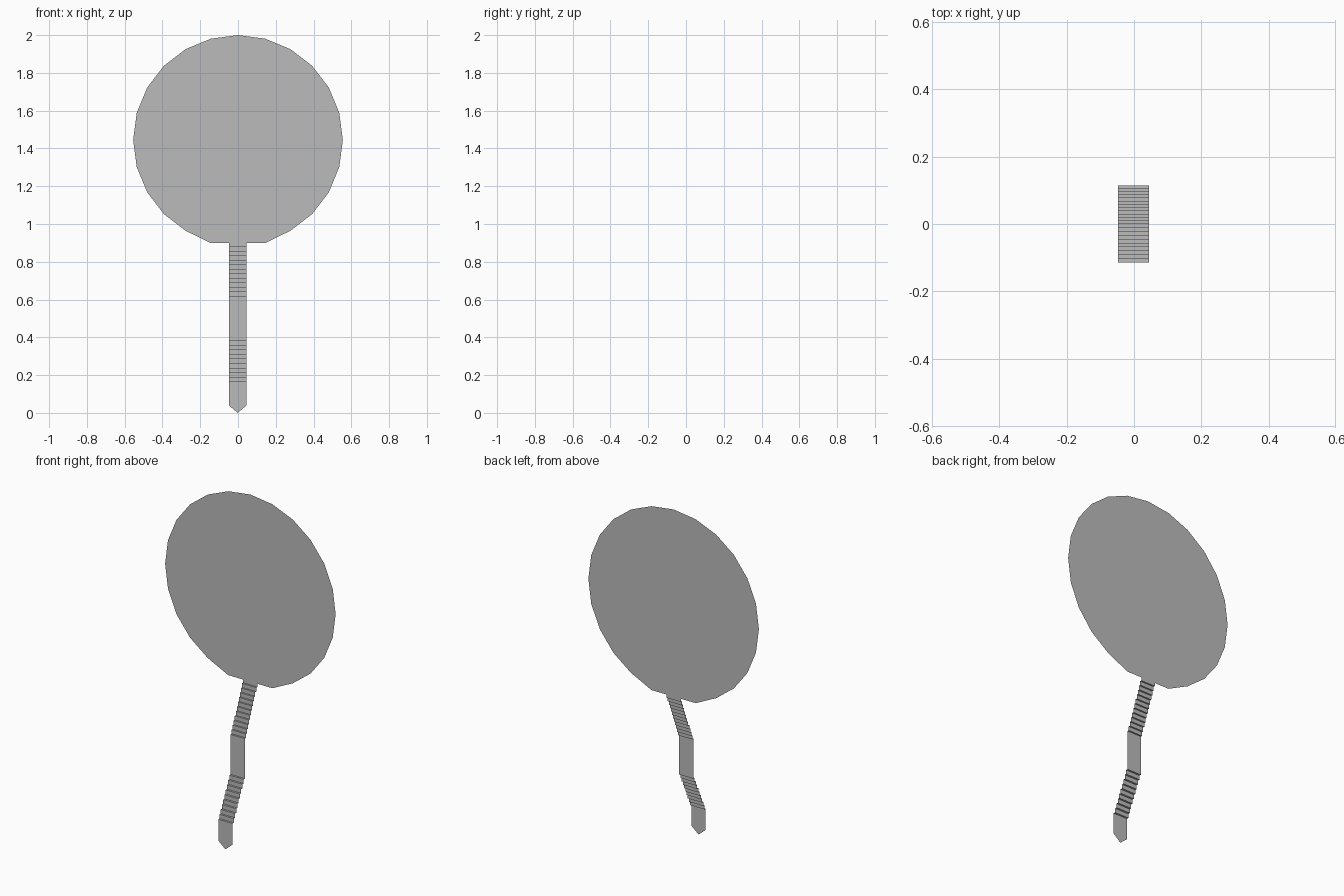
import bpy, bmesh
from math import sin, cos, radians

if "Cube" in bpy.data.objects:
    bpy.data.objects.remove(bpy.data.objects["Cube"])

X0, X1 = -0.048, 0.045       # ribbon edges
Y = 0.115                    # half depth of the stepped stem
DISC_Z, DISC_R, JOIN_Z = 1.445, 0.555, 0.899

grey = bpy.data.materials.new("dark_grey")
grey.diffuse_color = (0.5, 0.5, 0.5, 1)
grey.use_nodes = True
grey.node_tree.nodes["Principled BSDF"].inputs["Base Color"].default_value = grey.diffuse_color


def make_object(name, bm):
    bmesh.ops.remove_doubles(bm, verts=bm.verts, dist=1e-5)
    mesh = bpy.data.meshes.new(name)
    bm.to_mesh(mesh)
    bm.free()
    mesh.materials.append(grey)
    obj = bpy.data.objects.new(name, mesh)
    bpy.context.collection.objects.link(obj)
    return obj


def flight(y, z0, z1, steps):
    """Stair profile points: a tread followed by a riser, repeated."""
    run = Y / steps
    pts = []
    for k in range(steps):
        z = z0 + (z1 - z0) * k / (steps - 1)
        pts += [(y + k * run, z), (y + (k + 1) * run, z)]
    return pts


# Stem: thin ribbon with two stepped flights and a pointed foot
path = [(-Y, 0.04)] + flight(-Y, 0.165, 0.385, 10) + flight(0, 0.62, 0.88, 12) + [(Y, JOIN_Z)]
bm = bmesh.new()
rows = [(bm.verts.new((X0, y, z)), bm.verts.new((X1, y, z))) for y, z in path]
for a, b in zip(rows, rows[1:]):
    bm.faces.new((a[0], a[1], b[1], b[0]))
tip = bm.verts.new(((X0 + X1) / 2, -Y, 0))
bm.faces.new((tip, rows[0][1], rows[0][0]))
make_object("stem", bm)

# Disc: flat 24-sided plate, lowest corner cut off where the stem joins
bm = bmesh.new()
ring = []
for i in range(24):
    if i == 12:
        continue
    a = radians(15 * i)
    z = JOIN_Z if i in (11, 13) else DISC_Z + DISC_R * cos(a)
    ring.append(bm.verts.new((-DISC_R * sin(a), Y, z)))
bm.faces.new(ring)
make_object("disc", bm)
